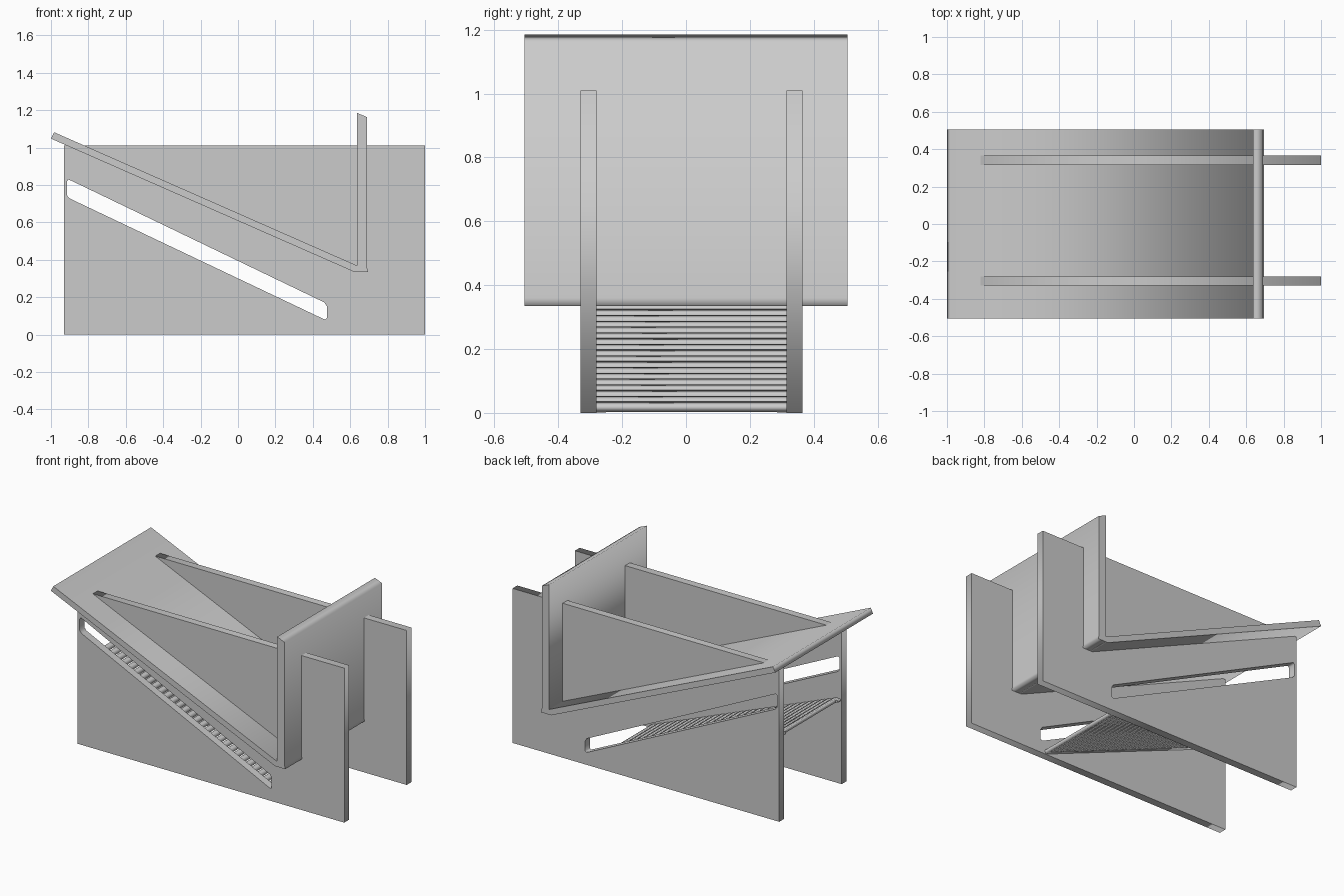
import bpy
import math

if "Cube" in bpy.data.objects:
    bpy.data.objects.remove(bpy.data.objects["Cube"])


def profile(name, outlines, y0, y1):
    """Extrude x-z outlines (first outer, then holes) from y0 to y1."""
    cu = bpy.data.curves.new(name, 'CURVE')
    cu.dimensions = '2D'
    cu.fill_mode = 'BOTH'
    cu.extrude = (y1 - y0) / 2
    for pts in outlines:
        sp = cu.splines.new('POLY')
        sp.points.add(len(pts) - 1)
        for p, (x, z) in zip(sp.points, pts):
            p.co = (x, z, 0, 1)
        sp.use_cyclic_u = True
    ob = bpy.data.objects.new(name, cu)
    bpy.context.collection.objects.link(ob)
    ob.location.y = (y0 + y1) / 2
    ob.rotation_euler.x = math.pi / 2
    bpy.ops.object.select_all(action='DESELECT')
    ob.select_set(True)
    bpy.context.view_layer.objects.active = ob
    bpy.ops.object.convert(target='MESH')
    return bpy.context.object


# Side panels with a sloping slot
panel = [(-0.93, 0), (1, 0), (1, 1.01), (-0.93, 1.01)]
slot = [(-0.915, 0.82), (-0.907, 0.829), (-0.893, 0.824), (0.462, 0.172),
        (0.475, 0.152), (0.475, 0.088), (0.465, 0.081), (0.45, 0.087),
        (-0.9, 0.728), (-0.915, 0.745)]
profile("side_panel_front", [panel, slot], -0.33, -0.28)
profile("side_panel_back", [panel, slot], 0.315, 0.365)

# Sloping seat board and upright board
profile("seat_board", [[(-1, 1.048), (-0.983, 1.082), (0.637, 0.369),
                        (0.637, 0.335), (0.622, 0.335)]], -0.505, 0.505)
profile("upright_board", [[(0.637, 0.335), (0.695, 0.335), (0.69, 0.36),
                           (0.69, 1.163), (0.637, 1.185)]], -0.505, 0.505)

# Sloping slatted rack between the side panels
start, end = (0.44, 0.012), (-0.92, 0.555)
length = math.dist(start, end)
ux, uz = (end[0] - start[0]) / length, (end[1] - start[1]) / length
nx, nz = uz, -ux    # upward normal of the rack


def strip(a, b, low, high):
    """Outline from a to b along the rack, low to high across it."""
    return [(start[0] + ux * s + nx * t, start[1] + uz * s + nz * t)
            for s, t in ((a, low), (b, low), (b, high), (a, high))]


count = 30
pitch = length / count
for i in range(count):
    profile("slat", [strip(i * pitch, i * pitch + 0.032, -0.01, 0.012)],
            -0.28, 0.315)

# Ledges carrying the slat ends
for y0 in (-0.28, 0.285):
    profile("slat_ledge", [strip(0, length, -0.012, 0.003)], y0, y0 + 0.03)
